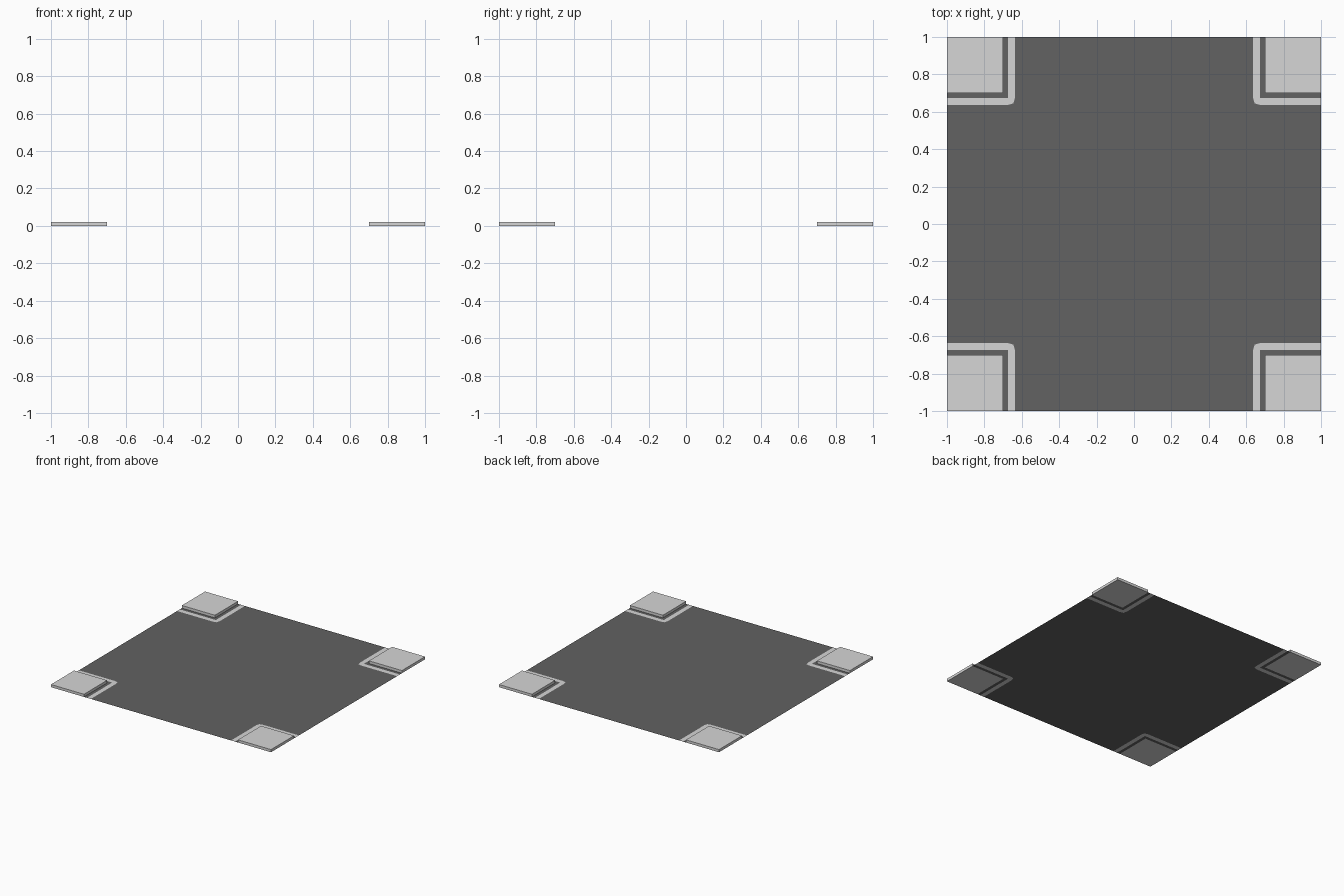
import bpy, bmesh

if "Cube" in bpy.data.objects:
    bpy.data.objects.remove(bpy.data.objects["Cube"])


def make_material(name, value):
    mat = bpy.data.materials.new(name)
    mat.diffuse_color = (value, value, value, 1.0)
    mat.use_nodes = True
    mat.node_tree.nodes["Principled BSDF"].inputs["Base Color"].default_value = mat.diffuse_color
    return mat


dark = make_material("dark grey", 0.122)
light = make_material("light grey", 0.67)

PLATE, GAP, STRIP = 0.70, 0.673, 0.637   # inner edges, measured from the centre
HEIGHT = 0.022


def add_object(name, bm, mats):
    mesh = bpy.data.meshes.new(name)
    bm.to_mesh(mesh)
    bm.free()
    for mat in mats:
        mesh.materials.append(mat)
    obj = bpy.data.objects.new(name, mesh)
    bpy.context.collection.objects.link(obj)
    return obj


# Floor sheet: a cut grid, with light angle strips and corners left open for the plates
bm = bmesh.new()
cuts = [-1, -PLATE, -GAP, -STRIP, STRIP, GAP, PLATE, 1]
n = len(cuts)
verts = [[bm.verts.new((x, y, 0)) for y in cuts] for x in cuts]
for i in range(n - 1):
    for j in range(n - 1):
        cx = abs(cuts[i] + cuts[i + 1]) / 2
        cy = abs(cuts[j] + cuts[j + 1]) / 2
        inner = min(cx, cy)
        if inner > PLATE:
            continue
        face = bm.faces.new((verts[i][j], verts[i + 1][j],
                             verts[i + 1][j + 1], verts[i][j + 1]))
        face.material_index = 1 if STRIP < inner < GAP else 0
# Soften the strip's outer corner
for i in (3, 4):
    for j in (3, 4):
        v = verts[i][j]
        v.co.x *= 1.012
        v.co.y *= 1.012
add_object("floor_sheet", bm, [dark, light])

# Raised corner plates
side = 1 - PLATE
for sx, x_name in ((-1, "left"), (1, "right")):
    for sy, y_name in ((-1, "front"), (1, "back")):
        bm = bmesh.new()
        bmesh.ops.create_cube(bm, size=1)
        bmesh.ops.scale(bm, vec=(side, side, HEIGHT), verts=bm.verts)
        bmesh.ops.translate(bm, verts=bm.verts,
                            vec=(sx * (1 - side / 2), sy * (1 - side / 2), HEIGHT / 2))
        add_object(f"corner_plate_{y_name}_{x_name}", bm, [light])
